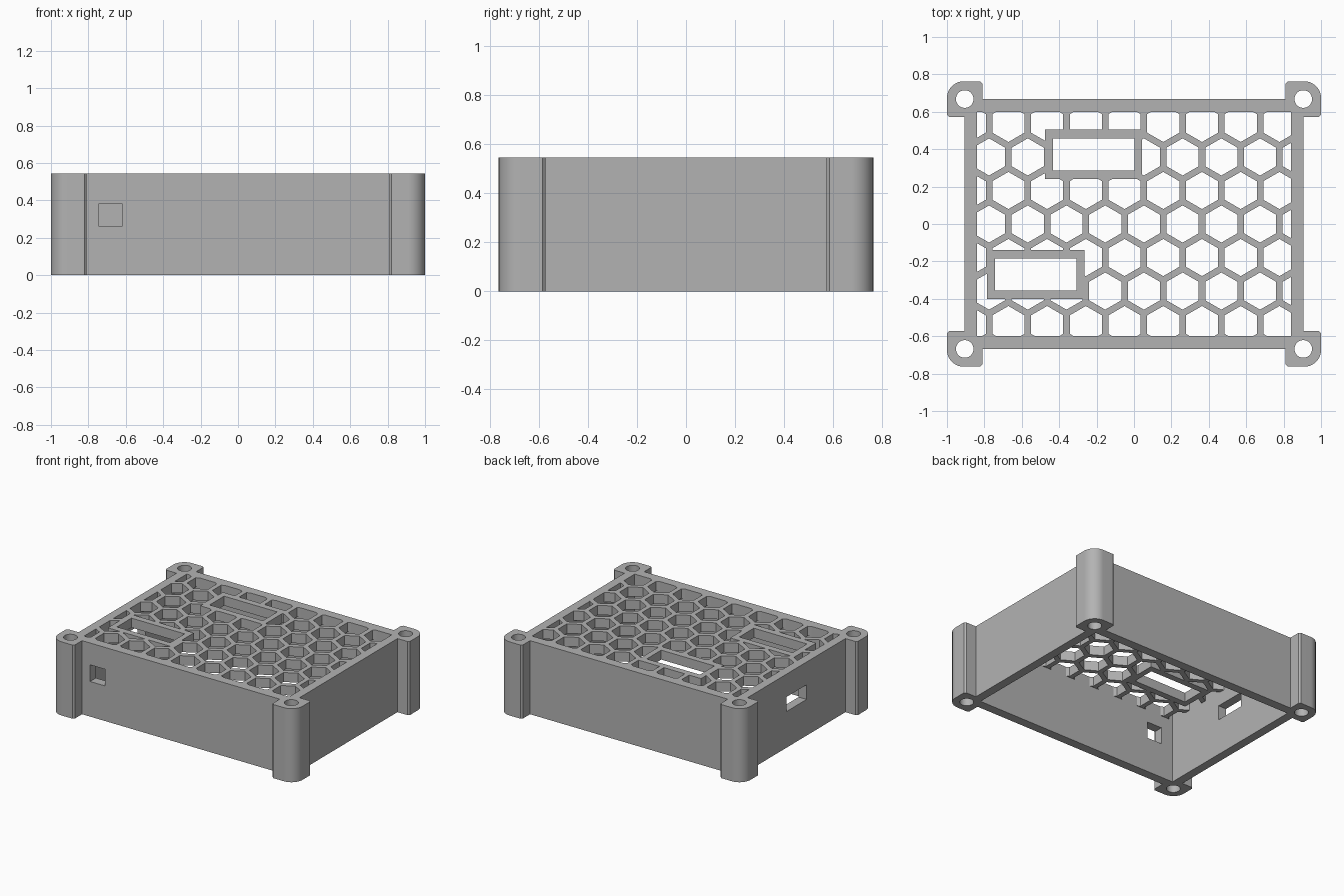
import bpy
import bmesh
from math import cos, sin, pi, radians, sqrt

cube = bpy.data.objects.get("Cube")
if cube:
    bpy.data.objects.remove(cube, do_unlink=True)

HEIGHT, LID = 0.545, 0.07
WALL_X, WALL_Y = 0.905, 0.668      # outer wall faces and screw centres
IN_X, IN_Y = 0.84, 0.60            # cavity half sizes
POST = 0.095                       # half width of a corner post
PITCH, BAR = 0.207, 0.035          # honeycomb spacing and bar width

grey = bpy.data.materials.new("grey plastic")
grey.use_nodes = True
grey.diffuse_color = (0.45, 0.45, 0.45, 1)
grey.node_tree.nodes["Principled BSDF"].inputs["Base Color"].default_value = (0.45, 0.45, 0.45, 1)


def prisms(name, outlines, z0, z1):
    """Extrude closed counter-clockwise outlines from z0 to z1 into one object."""
    bm = bmesh.new()
    for pts in outlines:
        face = bm.faces.new([bm.verts.new((x, y, z0)) for x, y in pts])
        up = bmesh.ops.extrude_face_region(bm, geom=[face])["geom"]
        bmesh.ops.translate(bm, vec=(0, 0, z1 - z0),
                            verts=[v for v in up if isinstance(v, bmesh.types.BMVert)])
    bmesh.ops.recalc_face_normals(bm, faces=bm.faces)
    mesh = bpy.data.meshes.new(name)
    bm.to_mesh(mesh)
    bm.free()
    mesh.materials.append(grey)
    obj = bpy.data.objects.new(name, mesh)
    bpy.context.collection.objects.link(obj)
    return obj


def rect(cx, cy, hx, hy):
    return [(cx - hx, cy - hy), (cx + hx, cy - hy), (cx + hx, cy + hy), (cx - hx, cy + hy)]


def ring(cx, cy, r, n, start=0.0):
    return [(cx + r * cos(start + 2 * pi * i / n), cy + r * sin(start + 2 * pi * i / n))
            for i in range(n)]


def boolean(target, tool, operation="DIFFERENCE"):
    """Apply a boolean and discard the tool object."""
    tool.hide_render = True
    mod = target.modifiers.new(operation.lower(), "BOOLEAN")
    mod.operation, mod.solver, mod.object = operation, "EXACT", tool
    bpy.context.view_layer.objects.active = target
    bpy.ops.object.modifier_apply(modifier=mod.name)
    bpy.data.objects.remove(tool, do_unlink=True)


# Outer outline: one quarter with its rounded post, mirrored around
ox, oy = WALL_X + POST, WALL_Y + POST
ix, iy = WALL_X - POST, WALL_Y - POST
R, F = 0.09, 0.012
quarter = [(WALL_X, iy), (ox - F, iy), (ox, iy + F)]
quarter += [(ox - R + R * cos(radians(a)), oy - R + R * sin(radians(a))) for a in range(0, 91, 6)]
quarter += [(ix + F, oy), (ix, oy - F), (ix, WALL_Y)]
outline = []
for sx, sy in ((1, 1), (-1, 1), (-1, -1), (1, -1)):
    part = [(sx * x, sy * y) for x, y in quarter]
    outline += part if sx * sy > 0 else part[::-1]
case = prisms("enclosure_cover", [outline], 0, HEIGHT)

# Open underside
boolean(case, prisms("cavity", [rect(0, 0, IN_X, IN_Y)], -0.1, HEIGHT - LID))

# Screw holes through the posts
corners = [(sx * WALL_X, sy * WALL_Y) for sx in (-1, 1) for sy in (-1, 1)]
boolean(case, prisms("screw_holes", [ring(x, y, 0.047, 40) for x, y in corners], -0.1, HEIGHT + 0.1))

# Honeycomb vents, trimmed to the frame and kept clear of the slot bezels
slots = [(-0.216, 0.372), (-0.525, -0.27)]
cells = []
for row in range(-3, 4):
    first = -0.775 if row % 2 == 0 else -0.775 - PITCH / 2
    for col in range(9):
        cells.append(ring(first + col * PITCH, row * PITCH * sqrt(3) / 2,
                          (PITCH - BAR) / sqrt(3), 6, pi / 6))
vents = prisms("vents", cells, HEIGHT - LID - 0.05, HEIGHT + 0.05)
boolean(vents, prisms("frame_opening", [rect(0, 0, IN_X, IN_Y)], 0, HEIGHT + 0.2), "INTERSECT")
for x, y in slots:
    boolean(vents, prisms("bezel", [rect(x, y, 0.26, 0.132)], 0, HEIGHT + 0.2))
boolean(case, vents)

# Rectangular slots inside the bezels
boolean(case, prisms("slots", [rect(x, y, 0.218, 0.085) for x, y in slots],
                     HEIGHT - LID - 0.05, HEIGHT + 0.05))

# Cable ports in the front wall and the right-hand wall
boolean(case, prisms("front_port", [rect(-0.682, -WALL_Y, 0.062, 0.12)], 0.26, 0.383))
boolean(case, prisms("side_port", [rect(-WALL_X, 0, 0.12, 0.118)], 0.268, 0.376))

# Smooth rounded posts and holes, crisp edges elsewhere
bpy.ops.object.select_all(action="DESELECT")
case.select_set(True)
bpy.context.view_layer.objects.active = case
bpy.ops.object.shade_smooth_by_angle(angle=radians(25))
